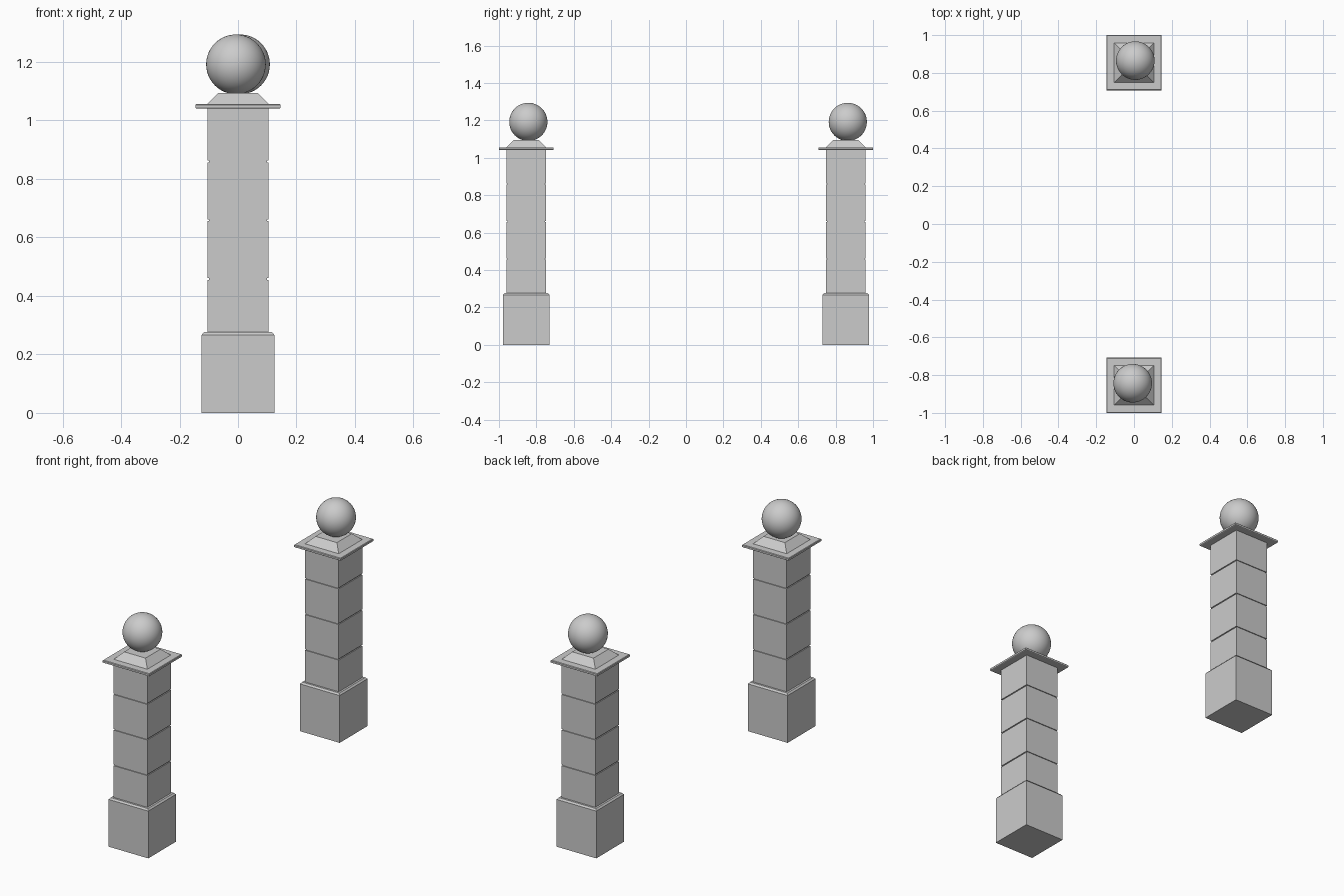
import bpy, bmesh

if "Cube" in bpy.data.objects:
    bpy.data.objects.remove(bpy.data.objects["Cube"])


def loft(name, profile, y):
    """Square-section solid from (half width, z) steps."""
    bm = bmesh.new()
    rings = [[bm.verts.new((sx * h, y + sy * h, z))
              for sx, sy in ((-1, -1), (1, -1), (1, 1), (-1, 1))]
             for h, z in profile]
    for a, b in zip(rings, rings[1:]):
        for i in range(4):
            j = (i + 1) % 4
            bm.faces.new((a[i], a[j], b[j], b[i]))
    bm.faces.new(rings[0][::-1])
    bm.faces.new(rings[-1])
    bmesh.ops.recalc_face_normals(bm, faces=bm.faces)
    mesh = bpy.data.meshes.new(name)
    bm.to_mesh(mesh)
    bm.free()
    ob = bpy.data.objects.new(name, mesh)
    bpy.context.collection.objects.link(ob)
    return ob


# Shaft profile with three narrow mortar grooves
shaft = [(0.105, 0.27)]
for z in (0.458, 0.659, 0.860):
    shaft += [(0.105, z - 0.003), (0.100, z - 0.003),
              (0.100, z + 0.003), (0.105, z + 0.003)]
shaft.append((0.105, 1.042))

for label, y, ball_x in (("front", -0.854, -0.007), ("back", 0.854, 0.007)):
    # Plinth with chamfered top edge
    loft(label + "_plinth", [(0.124, 0), (0.124, 0.267), (0.116, 0.276)], y)
    loft(label + "_shaft", shaft, y)
    # Overhanging slab and tapered pedestal
    loft(label + "_cap", [(0.143, 1.041), (0.146, 1.043), (0.146, 1.053),
                          (0.143, 1.056), (0.105, 1.056), (0.067, 1.094)], y)
    # Ball finial, slightly off centre
    bpy.ops.mesh.primitive_uv_sphere_add(segments=48, ring_count=24, radius=0.102,
                                         location=(ball_x, y + 0.011, 1.192))
    ball = bpy.context.object
    ball.name = label + "_ball"
    bpy.ops.object.shade_smooth()
